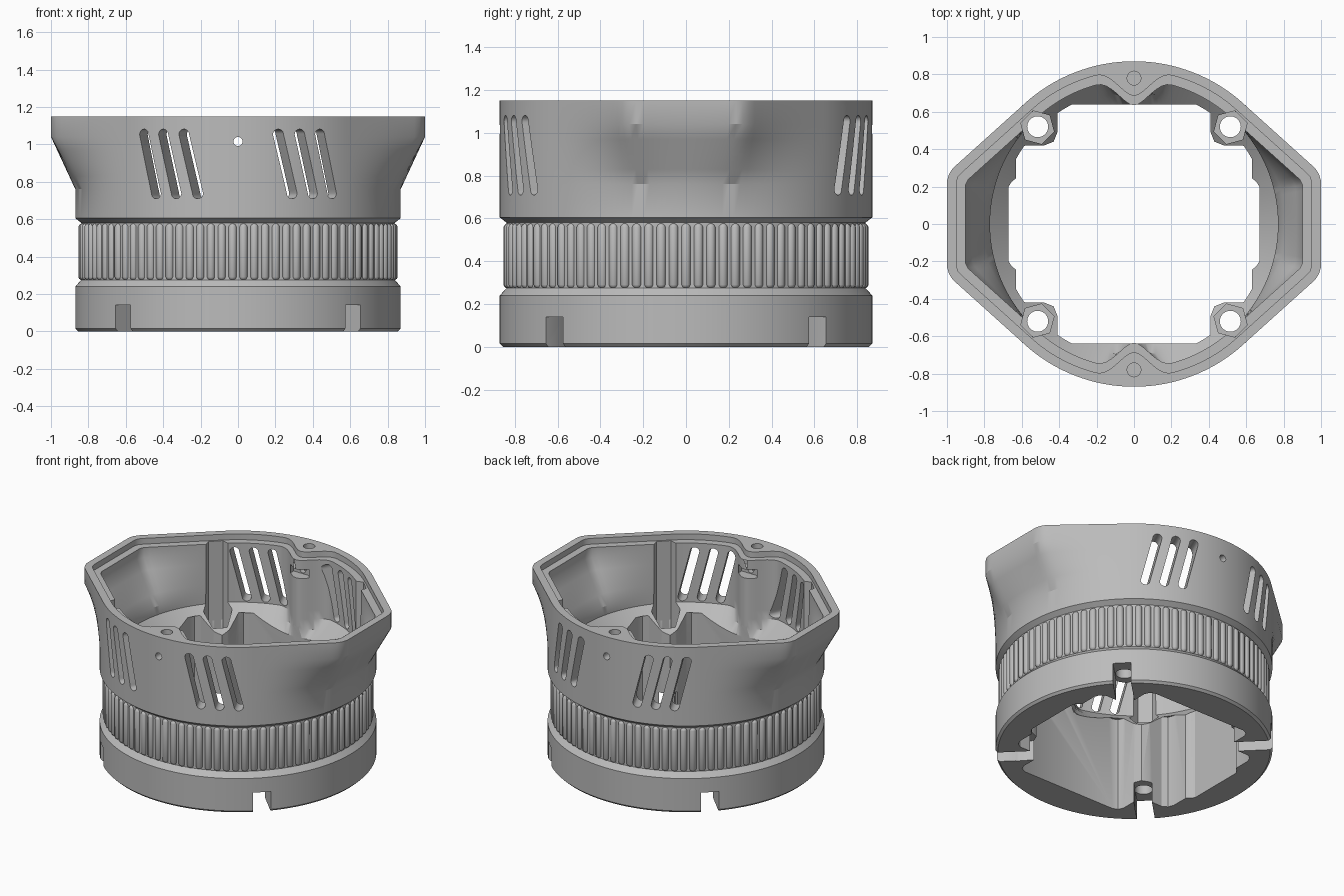
import bpy, bmesh
from math import sin, cos, pi, radians, atan2
from mathutils import Matrix, Vector

default = bpy.data.objects.get("Cube")
if default:
    bpy.data.objects.remove(default)

STEPS = 192          # segments around the housing
R = 0.87             # main radius
TURN = radians(48)   # where the slanted flats meet the round wall
FILLET = 0.12

grey = bpy.data.materials.new("plain_grey")
grey.use_nodes = True
grey.diffuse_color = (0.5, 0.5, 0.5, 1)
grey.node_tree.nodes["Principled BSDF"].inputs["Base Color"].default_value = (0.5, 0.5, 0.5, 1)


def make_object(name, bm):
    bmesh.ops.recalc_face_normals(bm, faces=bm.faces)
    mesh = bpy.data.meshes.new(name)
    bm.to_mesh(mesh)
    bm.free()
    mesh.materials.append(grey)
    obj = bpy.data.objects.new(name, mesh)
    bpy.context.collection.objects.link(obj)
    return obj


def flared(angle, inset):
    """Radius of the wide, rounded eight-sided rim outline."""
    a = atan2(abs(sin(angle)), abs(cos(angle)))
    if a > TURN:
        return R - inset
    k = FILLET / cos(TURN / 2)
    cx, cy = 1 - k * cos(TURN / 2), 0.27 - k * sin(TURN / 2)
    best = 9
    for i in range(7):
        p = TURN * i / 6
        best = min(best, (cx * cos(p) + cy * sin(p) + FILLET - inset) / cos(a - p))
    return best


def wall(angle, z, inset):
    """Round wall below, blending into the flared rim above."""
    t = min(max((z - 0.76) / 0.28, 0), 1)
    return (1 - t) * (R - inset) + t * flared(angle, inset)


def inner_wall(angle, z, inset):
    """Inside wall, bent inwards around the front and back screw posts."""
    r = wall(angle, z, inset)
    x = abs(r * cos(angle))
    return r - (0.0675 * (1 + cos(pi * x / 0.2)) if x < 0.2 else 0)


def loft(bm, heights, radius):
    rings = []
    for z in heights:
        ring = []
        for i in range(STEPS):
            a = 2 * pi * i / STEPS
            r = radius(a, z)
            ring.append(bm.verts.new((r * cos(a), r * sin(a), z)))
        rings.append(ring)
    for low, high in zip(rings, rings[1:]):
        for i in range(STEPS):
            j = (i + 1) % STEPS
            bm.faces.new((low[i], low[j], high[j], high[i]))
    bm.faces.new(rings[0][::-1])
    bm.faces.new(rings[-1])


def prism(bm, points, offset):
    """Extrude a flat outline along an offset vector."""
    face = bm.faces.new([bm.verts.new(p) for p in points])
    out = bmesh.ops.extrude_face_region(bm, geom=[face], use_keep_orig=True)
    moved = [v for v in out["geom"] if isinstance(v, bmesh.types.BMVert)]
    bmesh.ops.translate(bm, vec=offset, verts=moved)


def rod(bm, x, y, low, high, r, sides, turn=0.0):
    pts = [(x + r * cos(turn + 2 * pi * i / sides),
            y + r * sin(turn + 2 * pi * i / sides), low) for i in range(sides)]
    prism(bm, pts, (0, 0, high - low))


def box(bm, size, matrix):
    bmesh.ops.create_cube(bm, size=1, matrix=matrix @ Matrix.Diagonal((*size, 1)))


def cut(body, bm):
    cutter = make_object("cutter", bm)
    mod = body.modifiers.new("cut", "BOOLEAN")
    mod.operation, mod.solver, mod.object = "DIFFERENCE", "EXACT", cutter
    bpy.context.view_layer.objects.active = body
    bpy.ops.object.modifier_apply(modifier=mod.name)
    bpy.data.objects.remove(cutter)


# Outer shell, with a recessed grip band
band = {0: 0.855, 0.015: R, 0.24: R, 0.275: 0.838, 0.58: 0.838, 0.605: R}
upper = [0.76, 0.83, 0.9, 0.97, 1.04]
bm = bmesh.new()
loft(bm, [*band, *upper, 1.15], lambda a, z: band.get(z) or wall(a, z, 0))
housing = make_object("housing", bm)

# Upper chamber with a sloping floor, and the stepped lip
bm = bmesh.new()
loft(bm, [0.42, 0.5, 0.57, 0.63, 0.7, *upper, 1.2],
     lambda a, z: min(0.07 + z, inner_wall(a, z, 0.1)))
cut(housing, bm)
bm = bmesh.new()
loft(bm, [1.11, 1.2], lambda a, z: inner_wall(a, z, 0.05))
cut(housing, bm)

# Squared opening through the base, one quarter mirrored
quarter = [(0.67, 0.2), (0.655, 0.225), (0.63, 0.245), (0.63, 0.36), (0.615, 0.4),
           (0.58, 0.42), (0.48, 0.42), (0.43, 0.44), (0.41, 0.49), (0.41, 0.59),
           (0.395, 0.625), (0.36, 0.64)]
outline = []
for sx, sy in ((1, 1), (-1, 1), (-1, -1), (1, -1)):
    part = [(sx * x, sy * y, -0.1) for x, y in quarter]
    outline += part if sx * sy > 0 else part[::-1]
bm = bmesh.new()
prism(bm, outline, (0, 0, 0.75))
cut(housing, bm)

# Hexagonal corner pockets and base notches
bm = bmesh.new()
for k in range(4):
    a = pi / 4 + k * pi / 2
    rod(bm, 0.73 * cos(a), 0.73 * sin(a), 0.33, 1.2, 0.092, 6, a + pi / 6)
    box(bm, (0.5, 0.113, 0.24), Matrix.Rotation(a, 4, "Z") @ Matrix.Translation((0.8, 0, 0.02)))
cut(housing, bm)

# Corner bolt holes and front and back screw holes
bm = bmesh.new()
for sx in (-1, 1):
    for sy in (-1, 1):
        rod(bm, sx * 0.515, sy * 0.52, -0.1, 0.5, 0.056, 24)
for s in (-1, 1):
    rod(bm, 0, s * 0.78, 0.9, 1.2, 0.037, 24)
cut(housing, bm)

# Nut slots in the screw posts, then the cross holes
bm = bmesh.new()
for s in (-1, 1):
    box(bm, (0.14, 0.14, 0.06), Matrix.Translation((0, s * 0.64, 1.015)))
cut(housing, bm)
bm = bmesh.new()
ring = [(0.024 * cos(i * pi / 10), -1.1, 1.015 + 0.024 * sin(i * pi / 10)) for i in range(20)]
prism(bm, ring, (0, 2.2, 0))
cut(housing, bm)

# Slanted vents, three in each of four groups
bm = bmesh.new()
for back in (-1, 1):
    for side in (-1, 1):
        a = side * radians(24.8)
        out = Vector((sin(a), back * cos(a), 0))
        along = Vector((cos(a), -back * sin(a), 0))
        for n in (-1, 0, 1):
            pts = []
            for i in range(24):
                t = pi * (i % 12) / 11 + (pi if i > 11 else 0)
                end = 1 if i < 12 else -1
                u = 0.12 * n - 0.038 * end + 0.029 * cos(t)
                pts.append(out * 0.62 + along * u + Vector((0, 0, 0.895 + 0.157 * end + 0.029 * sin(t))))
            prism(bm, pts, out * 0.45)
cut(housing, bm)

# Rounded ribs around the grip band
RIBS = 90
bm = bmesh.new()
for k in range(RIBS):
    a = 2 * pi * k / RIBS
    made = bmesh.ops.create_uvsphere(bm, u_segments=12, v_segments=7, radius=0.023)
    for v in made["verts"]:
        v.co.z += 0.1295 if v.co.z > 0 else -0.1295
        v.co += Vector((0.831 * cos(a), 0.831 * sin(a), 0.425))
ribs = make_object("grip_ribs", bm)

# Smooth curves, crisp edges
for obj in (housing, ribs):
    obj.select_set(True)
bpy.context.view_layer.objects.active = housing
bpy.ops.object.shade_smooth_by_angle(angle=radians(28))
